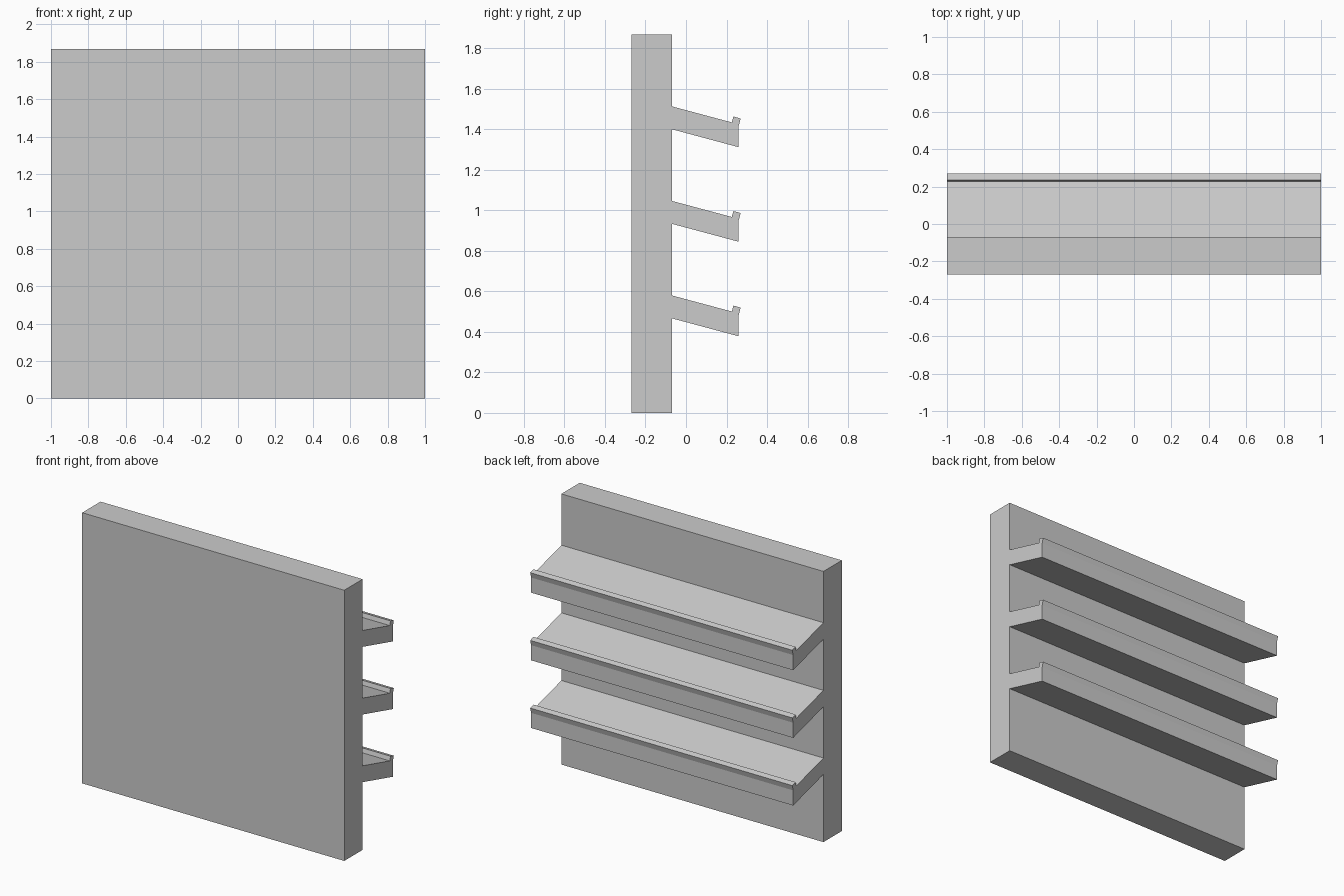
import bpy
import bmesh

if "Cube" in bpy.data.objects:
    bpy.data.objects.remove(bpy.data.objects["Cube"])

HALF_WIDTH = 1.0
HEIGHT = 1.867
SPACING = HEIGHT / 4


def extrude_profile(name, profile, z=0.0):
    """Extrude a (y, z) outline across the full width."""
    bm = bmesh.new()
    face = bm.faces.new([bm.verts.new((-HALF_WIDTH, y, h)) for y, h in profile])
    result = bmesh.ops.extrude_face_region(bm, geom=[face])
    moved = [v for v in result["geom"] if isinstance(v, bmesh.types.BMVert)]
    bmesh.ops.translate(bm, verts=moved, vec=(2 * HALF_WIDTH, 0, 0))
    bmesh.ops.recalc_face_normals(bm, faces=bm.faces)
    mesh = bpy.data.meshes.new(name)
    bm.to_mesh(mesh)
    bm.free()
    obj = bpy.data.objects.new(name, mesh)
    obj.location.z = z
    bpy.context.collection.objects.link(obj)
    return obj


# Upright back panel
extrude_profile("back_panel", [(-0.27, 0), (-0.07, 0), (-0.07, HEIGHT), (-0.27, HEIGHT)])

# Three sloping shelves, each with a small retaining lip on its outer edge
shelf_profile = [
    (-0.07, 0.0), (0.26, -0.0885), (0.26, 0.016),
    (0.27, 0.053), (0.234, 0.063), (0.226, 0.0337),
    (-0.07, 0.113),
]
for i, level in enumerate(("lower", "middle", "upper"), start=1):
    extrude_profile(f"{level}_shelf", shelf_profile, z=i * SPACING)
